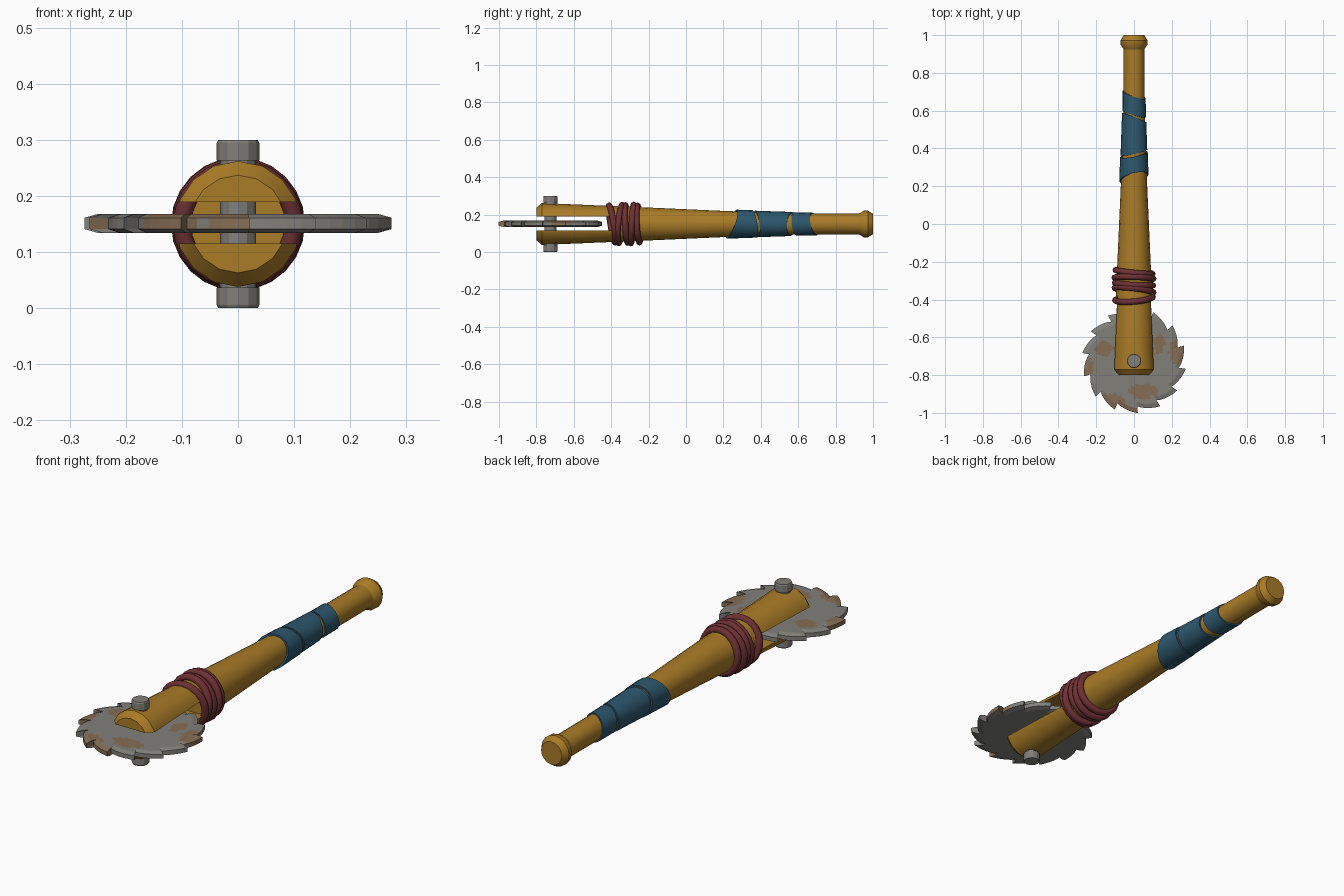
import bpy, bmesh, math
from math import sin, cos, pi

if "Cube" in bpy.data.objects:
    bpy.data.objects.remove(bpy.data.objects["Cube"])

ZC, BLADE_Y = 0.15, -0.725


def mat(name, rgb):
    m = bpy.data.materials.new(name)
    m.diffuse_color = (*rgb, 1)
    m.use_nodes = True
    m.node_tree.nodes["Principled BSDF"].inputs["Base Color"].default_value = m.diffuse_color
    return m


WOOD = mat("golden wood", (0.40, 0.20, 0.02))
STEEL = mat("grey steel", (0.22, 0.215, 0.195))
RUST = mat("rust brown", (0.235, 0.155, 0.09))
ROPE = mat("dark red rope", (0.155, 0.03, 0.034))
CLOTH = mat("blue cloth", (0.026, 0.095, 0.155))


def smooth(ob, angle=40):
    bpy.ops.object.select_all(action='DESELECT')
    ob.select_set(True)
    bpy.context.view_layer.objects.active = ob
    bpy.ops.object.shade_smooth_by_angle(angle=math.radians(angle))


def mesh_object(name, bm, *mats):
    bmesh.ops.recalc_face_normals(bm, faces=bm.faces)
    me = bpy.data.meshes.new(name)
    bm.to_mesh(me)
    bm.free()
    ob = bpy.data.objects.new(name, me)
    bpy.context.collection.objects.link(ob)
    for m in mats:
        me.materials.append(m)
    return ob


def skin(bm, rings, caps=True, loop=False):
    """Join rings of points with quads; cap the ends or close into a loop."""
    rv = [[bm.verts.new(p) for p in r] for r in rings]
    n = len(rv[0])
    pairs = list(zip(rv, rv[1:])) + ([(rv[-1], rv[0])] if loop else [])
    for a, b in pairs:
        for i in range(n):
            j = (i + 1) % n
            bm.faces.new((a[i], a[j], b[j], b[i]))
    if caps and not loop:
        bm.faces.new(rv[0])
        bm.faces.new(rv[-1])


# Bat-shaped handle, turned around y
PROFILE = [(-0.8, 0.087), (-0.77, 0.112), (-0.2, 0.088), (0.2, 0.07), (0.6, 0.056),
           (0.925, 0.055), (0.95, 0.071), (0.972, 0.072), (1.0, 0.054)]


def bat_radius(y):
    for (y0, r0), (y1, r1) in zip(PROFILE, PROFILE[1:]):
        if y0 <= y <= y1:
            return r0 + (r1 - r0) * (y - y0) / (y1 - y0)
    return PROFILE[-1][1]


bm = bmesh.new()
N = 16
skin(bm, [[(r * cos(2 * pi * i / N), y, ZC + r * sin(2 * pi * i / N)) for i in range(N)]
          for y, r in PROFILE])
handle = mesh_object("handle", bm, WOOD)

# Slot for the blade
bpy.ops.mesh.primitive_cube_add(size=1, location=(0, -0.68, 0.152))
cutter = bpy.context.object
cutter.name = "slot_cutter"
cutter.scale = (0.5, 0.6, 0.074)
cutter.hide_render = True
mod = handle.modifiers.new("slot", 'BOOLEAN')
mod.operation = 'DIFFERENCE'
mod.solver = 'EXACT'
mod.object = cutter
bpy.context.view_layer.objects.active = handle
bpy.ops.object.modifier_apply(modifier="slot")
bpy.data.objects.remove(cutter)
smooth(handle, 30)

# Saw blade: hooked teeth, chamfered rim, rust patches on the upper side
TEETH, STEPS = 14, 6


def rim_points():
    for t in range(TEETH):
        for s in range(STEPS):
            f = s / (STEPS - 1)
            # last point is the tip, hooked slightly over the next gullet
            a = (t + f * 1.04) * 2 * pi / TEETH + 0.28
            yield a, 0.238 + 0.039 * f ** 0.8


rim = list(rim_points())


def blade_ring(scale, dz):
    return [(r * scale * cos(a), BLADE_Y + r * scale * sin(a), 0.151 + dz) for a, r in rim]


fractions = [0.1, 0.25, 0.4, 0.5, 0.58, 0.66, 0.74, 0.82, 0.91]
rings = [blade_ring(f, -0.017) for f in fractions]
rings += [blade_ring(1, -0.010), blade_ring(1, 0.010)]
rings += [blade_ring(f, 0.017) for f in reversed(fractions)]
bm = bmesh.new()
skin(bm, rings)
blade = mesh_object("saw_blade", bm, STEEL, RUST)
# x, y, half width, half depth of each patch
PATCHES = [(-0.16, -0.66, 0.05, 0.04), (0.045, -0.885, 0.075, 0.04),
           (0.23, -0.67, 0.045, 0.07), (-0.12, -0.94, 0.085, 0.035),
           (0.13, -0.64, 0.03, 0.05), (-0.02, -0.985, 0.04, 0.02),
           (-0.25, -0.75, 0.03, 0.05)]
for p in blade.data.polygons:
    x, y, z = p.center
    if z > 0.145 and any(((x - a) / w) ** 2 + ((y - b) / d) ** 2 < 1
                         for a, b, w, d in PATCHES):
        p.material_index = 1

# Bolt through both prongs and the blade, with a head at each end
N = 12
bm = bmesh.new()
skin(bm, [[(r * cos(2 * pi * i / N), BLADE_Y + r * sin(2 * pi * i / N), z) for i in range(N)]
          for z, r in [(0, 0.035), (0.006, 0.038), (0.037, 0.038), (0.037, 0.032),
                       (0.263, 0.032), (0.263, 0.038), (0.294, 0.038), (0.3, 0.035)]])
mesh_object("axle_bolt", bm, STEEL)

# Rope turns binding the split: y, radius, lean in z, lean in x
for i, (y, R, lean_z, lean_x) in enumerate([(-0.395, 0.1, 0.16, 0.09), (-0.35, 0.103, -0.1, -0.12),
                                            (-0.318, 0.101, 0.06, -0.07), (-0.287, 0.103, -0.07, -0.03),
                                            (-0.254, 0.098, 0.05, -0.1)]):
    bpy.ops.mesh.primitive_torus_add(major_segments=24, minor_segments=8, major_radius=R,
                                     minor_radius=0.0165, location=(0, y, ZC),
                                     rotation=(pi / 2 + lean_z, 0, lean_x))
    ob = bpy.context.object
    ob.name = f"rope_turn_{i + 1}"
    ob.data.materials.append(ROPE)
    smooth(ob, 60)

# Cloth wraps: each edge is (y, lean with x, lean with z)
WRAPS = [((0.245, 0.018, 0.026), (0.368, 0.014, -0.012), 0.009),
         ((0.378, 0.015, -0.008), (0.563, -0.024, 0.004), 0.007),
         ((0.583, -0.018, -0.008), (0.685, -0.02, -0.012), 0.006)]
N = 16
for k, (lo, hi, thick) in enumerate(WRAPS):
    rings = []
    for edge, offset in [(lo, -0.004), (lo, thick), (hi, thick), (hi, -0.004)]:
        ring = []
        for i in range(N):
            a = 2 * pi * i / N
            y = edge[0] + edge[1] * cos(a) + edge[2] * sin(a)
            r = bat_radius(y) + offset
            ring.append((r * cos(a), y, ZC + r * sin(a)))
        rings.append(ring)
    bm = bmesh.new()
    skin(bm, rings, loop=True)
    smooth(mesh_object(f"cloth_wrap_{k + 1}", bm, CLOTH), 40)
